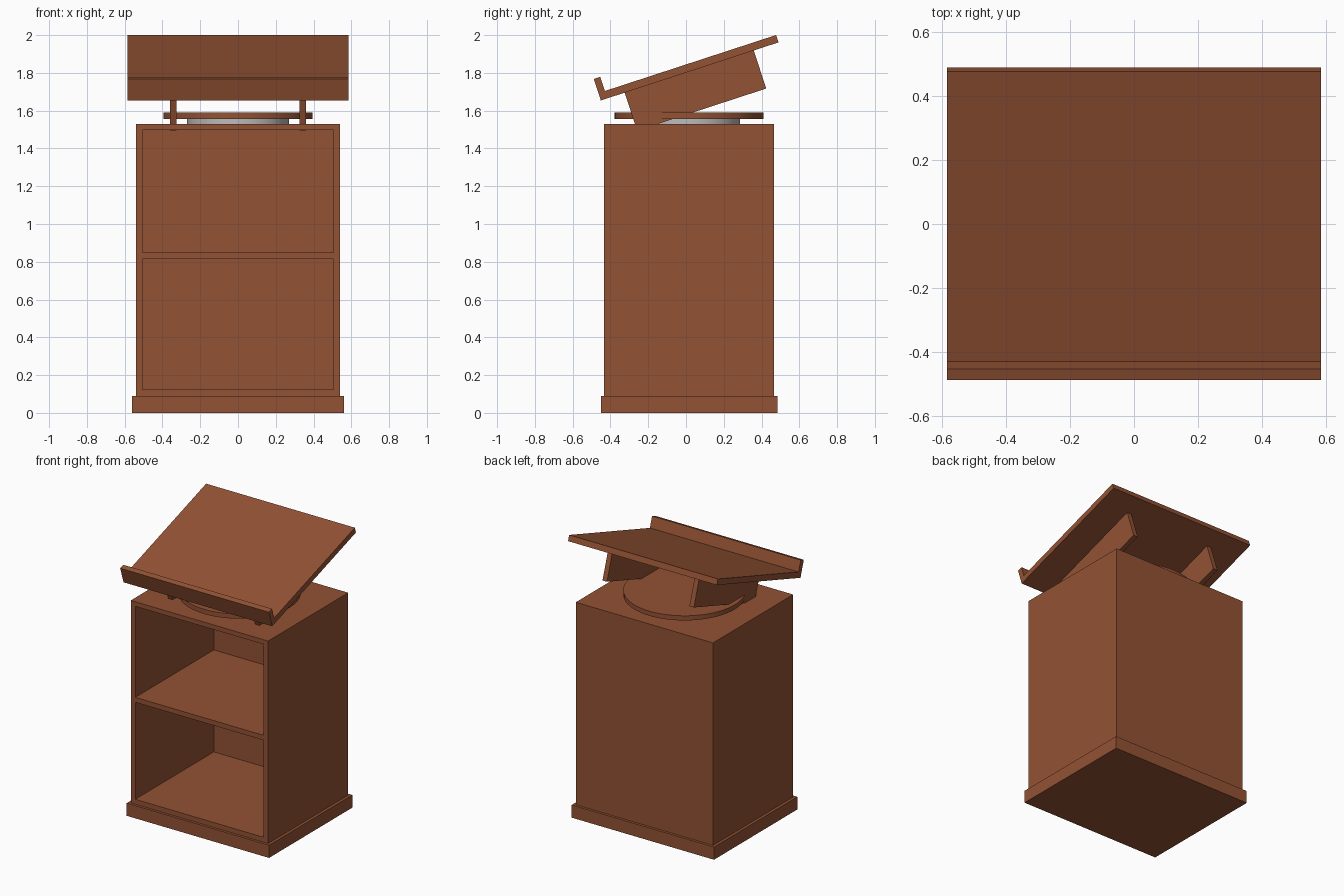
import bpy, bmesh
from math import radians
from mathutils import Vector, Matrix

cube = bpy.data.objects.get("Cube")
if cube:
    bpy.data.objects.remove(cube, do_unlink=True)


def material(name, colour):
    mat = bpy.data.materials.new(name)
    mat.use_nodes = True
    mat.diffuse_color = (*colour, 1)
    mat.node_tree.nodes["Principled BSDF"].inputs["Base Color"].default_value = (*colour, 1)
    return mat


wood = material("brown wood", (0.29, 0.084, 0.034))
metal = material("grey metal", (0.5, 0.5, 0.5))


def finish(name, bm, mat):
    bmesh.ops.recalc_face_normals(bm, faces=bm.faces[:])
    mesh = bpy.data.meshes.new(name)
    bm.to_mesh(mesh)
    bm.free()
    mesh.materials.append(mat)
    obj = bpy.data.objects.new(name, mesh)
    bpy.context.collection.objects.link(obj)
    return obj


def box_mesh(lo, hi):
    lo, hi = Vector(lo), Vector(hi)
    bm = bmesh.new()
    bmesh.ops.create_cube(bm, size=1, matrix=Matrix.Translation((lo + hi) / 2)
                          @ Matrix.Diagonal((*(hi - lo), 1)))
    return bm


def disc(name, radius, bottom, top, mat):
    bm = bmesh.new()
    bmesh.ops.create_cone(bm, cap_ends=True, segments=64, radius1=radius, radius2=radius,
                          depth=top - bottom,
                          matrix=Matrix.Translation((0, 0.0165, (top + bottom) / 2)))
    obj = finish(name, bm, mat)
    bpy.ops.object.select_all(action="DESELECT")
    bpy.context.view_layer.objects.active = obj
    obj.select_set(True)
    bpy.ops.object.shade_smooth_by_angle(angle=radians(30))


def push(bm, faces, offset):
    """Extrude a copy of the faces and move it by the offset."""
    ext = bmesh.ops.extrude_face_region(bm, geom=faces, use_keep_orig=True)
    verts = [v for v in ext["geom"] if isinstance(v, bmesh.types.BMVert)]
    bmesh.ops.translate(bm, verts=verts, vec=offset)


def extrude_profile(name, points, x0, x1, mat):
    """Extrude a (y, z) outline along x."""
    bm = bmesh.new()
    face = bm.faces.new([bm.verts.new((x0, y, z)) for y, z in points])
    push(bm, [face], (x1 - x0, 0, 0))
    return finish(name, bm, mat)


# Plinth
finish("plinth", box_mesh((-0.56, -0.451, 0), (0.56, 0.485, 0.09)), wood)

# Cabinet with two open compartments pushed in from the front
FRONT, BACK, INNER = -0.433, 0.467, 0.45
HALF = 0.505
BAYS = [(0.125, 0.815), (0.85, 1.497)]
bm = box_mesh((-0.54, FRONT, 0.09), (0.54, BACK, 1.53))
cuts = [((x, 0, 0), (1, 0, 0)) for x in (-HALF, HALF)]
cuts += [((0, 0, z), (0, 0, 1)) for bay in BAYS for z in bay]
for co, no in cuts:
    bmesh.ops.bisect_plane(bm, geom=bm.verts[:] + bm.edges[:] + bm.faces[:],
                           plane_co=co, plane_no=no)


def bay_faces():
    found = []
    for face in bm.faces:
        c = face.calc_center_median()
        if (abs(c.y - FRONT) < 0.001 and abs(c.x) < HALF
                and any(a < c.z < b for a, b in BAYS)):
            found.append(face)
    return found


push(bm, bay_faces(), (0, INNER - FRONT, 0))
bmesh.ops.delete(bm, geom=bay_faces(), context="FACES_ONLY")
finish("cabinet", bm, wood)

# Swivel bearing and turntable
disc("swivel_bearing", 0.27, 1.53, 1.557, metal)
disc("turntable", 0.395, 1.557, 1.59, wood)

# Tilted reading desk: outlines are laid out flat, then rotated about the lower front edge
TILT = Matrix.Rotation(radians(18.1), 2)
PIVOT = Vector((-0.451, 1.654))


def tilted(points):
    return [PIVOT + TILT @ Vector(p) for p in points]


extrude_profile("reading_board",
                tilted([(0, 0), (0.99, 0), (0.99, 0.041), (0.036, 0.041),
                        (0.036, 0.12), (0, 0.12)]), -0.585, 0.585, wood)

# Side brackets under the desk
for side, x in (("right", -0.342), ("left", 0.342)):
    extrude_profile(side + "_bracket",
                    tilted([(0.133, -0.212), (0.852, -0.212), (0.852, 0), (0.133, 0)]),
                    x - 0.0175, x + 0.0175, wood)
